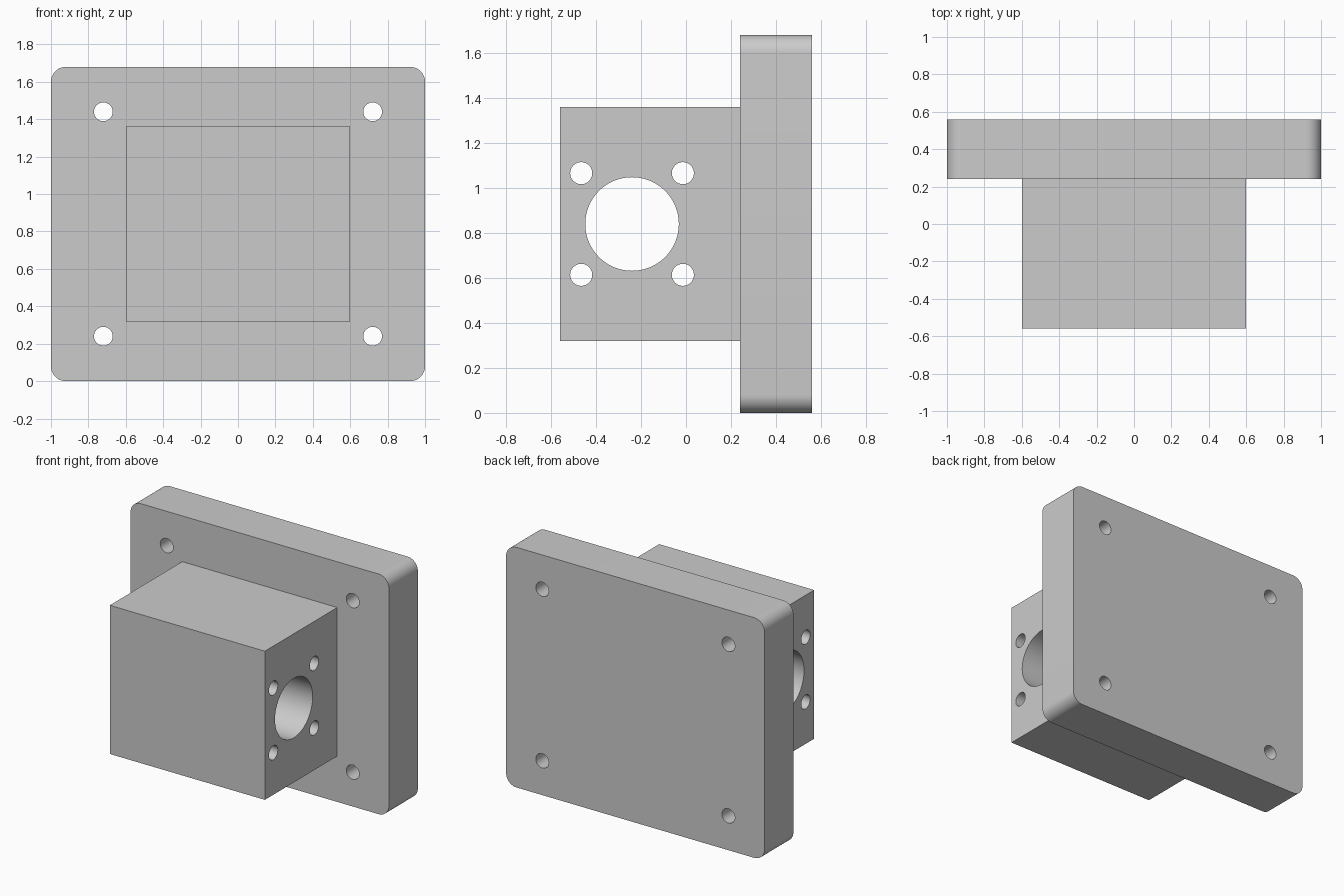
import bpy, bmesh
from math import pi, sin, cos, radians

if "Cube" in bpy.data.objects:
    bpy.data.objects.remove(bpy.data.objects["Cube"])


def circle(cx, cy, r, n=48):
    return [(cx + r * cos(2 * pi * i / n), cy + r * sin(2 * pi * i / n)) for i in range(n)]


def rounded_rect(x0, x1, y0, y1, r, n=12):
    if r == 0:
        return [(x0, y0), (x1, y0), (x1, y1), (x0, y1)]
    corners = [(x1 - r, y1 - r), (x0 + r, y1 - r), (x0 + r, y0 + r), (x1 - r, y0 + r)]
    return [(cx + r * cos(pi / 2 * (k + i / n)), cy + r * sin(pi / 2 * (k + i / n)))
            for k, (cx, cy) in enumerate(corners) for i in range(n + 1)]


def extruded_profile(name, loops, half_depth, location, rotation):
    """Extrude an outline (first loop) with through holes (other loops)."""
    curve = bpy.data.curves.new(name, 'CURVE')
    curve.dimensions = '2D'
    curve.fill_mode = 'BOTH'
    curve.extrude = half_depth
    for pts in loops:
        spline = curve.splines.new('POLY')
        spline.points.add(len(pts) - 1)
        for p, (x, y) in zip(spline.points, pts):
            p.co = (x, y, 0, 1)
        spline.use_cyclic_u = True
    obj = bpy.data.objects.new(name, curve)
    obj.location, obj.rotation_euler = location, rotation
    bpy.context.collection.objects.link(obj)
    bpy.ops.object.select_all(action='DESELECT')
    obj.select_set(True)
    bpy.context.view_layer.objects.active = obj
    bpy.ops.object.convert(target='MESH')
    obj = bpy.context.view_layer.objects.active
    bm = bmesh.new()
    bm.from_mesh(obj.data)
    bmesh.ops.remove_doubles(bm, verts=bm.verts, dist=1e-5)
    bmesh.ops.recalc_face_normals(bm, faces=bm.faces)
    bm.to_mesh(obj.data)
    bm.free()
    bpy.ops.object.shade_smooth_by_angle(angle=radians(30))
    return obj


# Mounting plate with four screw holes, profile in x-z
plate = [rounded_rect(-1, 1, 0, 1.68, 0.08)]
plate += [circle(x, z, 0.05) for x in (-0.72, 0.72) for z in (0.24, 1.44)]
extruded_profile("mounting_plate", plate, 0.16, (0, 0.40, 0), (pi / 2, 0, 0))

# Housing block with central bore and four bolt holes, profile in y-z
block = [rounded_rect(-0.56, 0.24, 0.32, 1.36, 0), circle(-0.24, 0.84, 0.208, 96)]
block += [circle(-0.24 + dy, 0.84 + dz, 0.049) for dy in (-0.226, 0.226) for dz in (-0.226, 0.226)]
extruded_profile("housing_block", block, 0.6, (0, 0, 0), (pi / 2, 0, pi / 2))
